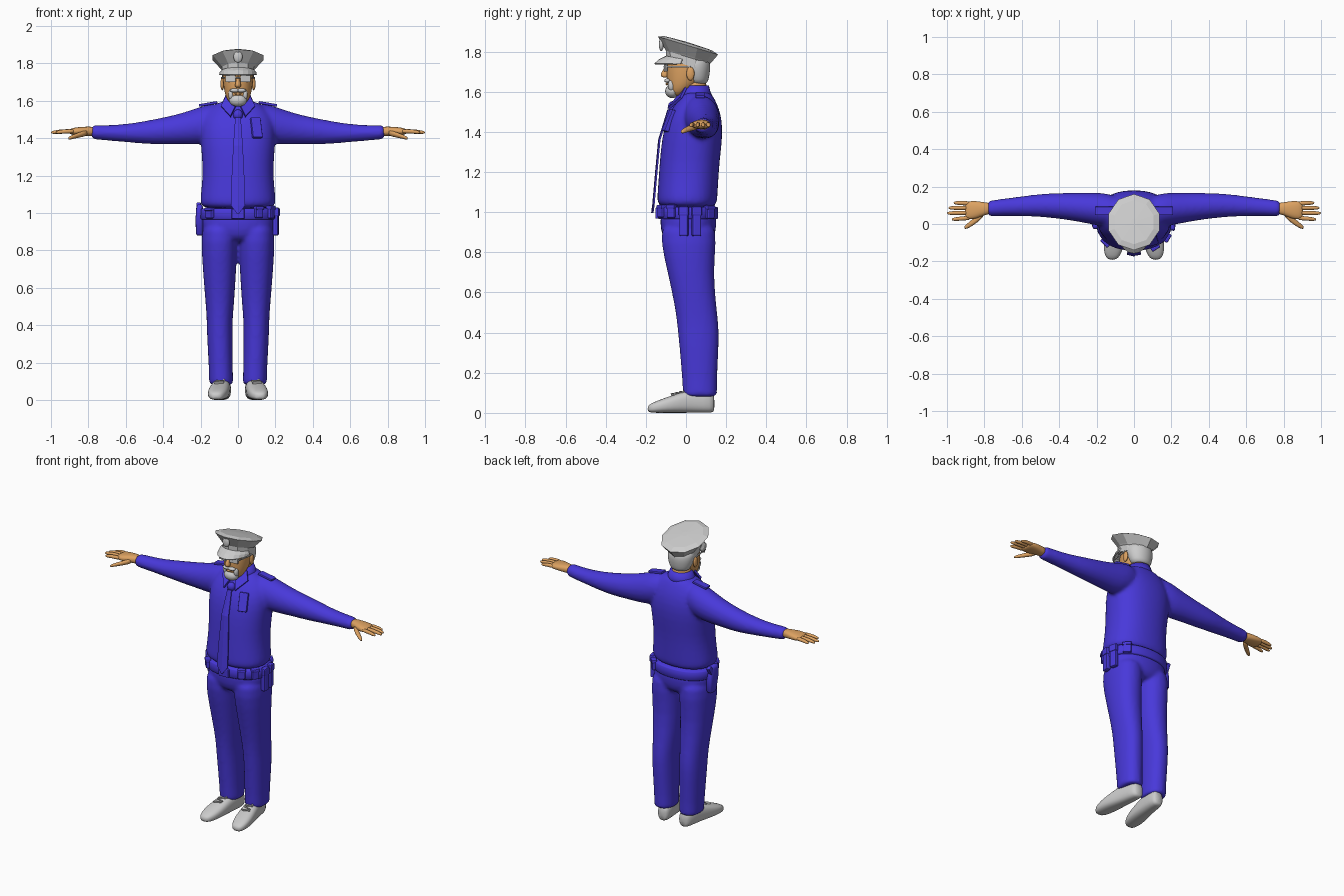
import bpy, bmesh
from math import sin, cos, pi, radians
from mathutils import Matrix, Euler


def material(name, rgb):
    m = bpy.data.materials.new(name)
    m.diffuse_color = (*rgb, 1)
    return m


BLUE = material("blue_cloth", (0.065, 0.04, 0.7))
SKIN = material("skin", (0.72, 0.36, 0.12))


def loft(bm, axis, rings, s=1, n=24, p=2.0, phase=0.0):
    """Rings of (t, c1, c2, r1, r2) along an axis; s = -1 mirrors in x."""
    loops = []
    for t, c1, c2, r1, r2 in rings:
        loop = []
        for i in range(n):
            c, d = cos(2 * pi * i / n + phase), sin(2 * pi * i / n + phase)
            u = c1 + r1 * abs(c) ** (2 / p) * (1 if c > 0 else -1)
            v = c2 + r2 * abs(d) ** (2 / p) * (1 if d > 0 else -1)
            co = {"Z": (u, v, t), "X": (t, u, v), "Y": (u, t, v)}[axis]
            loop.append(bm.verts.new((co[0] * s, co[1], co[2])))
        loops.append(loop)
    for a, b in zip(loops, loops[1:]):
        for i in range(n):
            bm.faces.new((a[i], a[(i + 1) % n], b[(i + 1) % n], b[i]))
    bm.faces.new(loops[0])
    bm.faces.new(loops[-1])


def finish(name, bm, mat=None, sub=0, voxel=0, smooth=True, thick=0, bevel=0):
    bmesh.ops.recalc_face_normals(bm, faces=bm.faces)
    me = bpy.data.meshes.new(name)
    bm.to_mesh(me)
    bm.free()
    ob = bpy.data.objects.new(name, me)
    bpy.context.collection.objects.link(ob)
    if mat:
        me.materials.append(mat)
    for f in me.polygons:
        f.use_smooth = smooth
    if thick:
        m = ob.modifiers.new("thickness", "SOLIDIFY")
        m.thickness, m.offset = thick, 0
    if bevel:
        m = ob.modifiers.new("bevel", "BEVEL")
        m.width, m.segments = bevel, 2
    if sub:
        m = ob.modifiers.new("subdivision", "SUBSURF")
        m.levels = m.render_levels = sub
    if voxel:
        m = ob.modifiers.new("blend", "REMESH")
        m.mode, m.voxel_size, m.use_smooth_shade = "VOXEL", voxel, True
        m = ob.modifiers.new("soften", "SMOOTH")
        m.factor, m.iterations = 0.5, 5
    return ob


def box(name, loc, size, rot=(0, 0, 0), mat=None, bevel=0.006):
    bm = bmesh.new()
    bmesh.ops.create_cube(bm, size=1)
    for v in bm.verts:
        v.co = [a * b for a, b in zip(v.co, size)]
    bm.transform(Matrix.Translation(loc) @ Euler(rot).to_matrix().to_4x4())
    return finish(name, bm, mat, smooth=False, bevel=bevel)


def ball(name, loc, radii, mat=None):
    bm = bmesh.new()
    bmesh.ops.create_uvsphere(bm, u_segments=20, v_segments=12, radius=1)
    for v in bm.verts:
        v.co = [c + a * r for a, r, c in zip(v.co, radii, loc)]
    return finish(name, bm, mat)


def panel(name, rows, mat, thick, s=1):
    """Thin sheet from rows of points with equal counts."""
    bm = bmesh.new()
    vs = [[bm.verts.new((x * s, y, z)) for x, y, z in r] for r in rows]
    for a, b in zip(vs, vs[1:]):
        for i in range(len(a) - 1):
            bm.faces.new((a[i], a[i + 1], b[i + 1], b[i]))
    return finish(name, bm, mat, smooth=False, thick=thick)


SIDES = ((1, "left"), (-1, "right"))

# Shirt: torso and both sleeves blended together
bm = bmesh.new()
loft(bm, "Z", [(1.02, 0, .01, .18, .13), (1.045, 0, .005, .203, .15), (1.08, 0, .007, .203, .151),
               (1.16, 0, .012, .193, .15), (1.25, 0, .018, .19, .15), (1.36, 0, .03, .2, .152),
               (1.45, 0, .04, .205, .142), (1.52, 0, .048, .185, .117), (1.57, 0, .055, .14, .085),
               (1.605, 0, .055, .085, .065)], p=2.3)
for s, _ in SIDES:
    loft(bm, "X", [(.04, .06, 1.5, .07, .085), (.14, .075, 1.485, .09, .1), (.2, .08, 1.467, .088, .103),
                   (.3, .09, 1.45, .077, .083), (.4, .097, 1.438, .069, .073), (.5, .1, 1.43, .062, .061),
                   (.6, .095, 1.427, .053, .048), (.7, .09, 1.428, .046, .041), (.77, .083, 1.432, .043, .039),
                   (.785, .083, 1.432, .04, .035)], s)
finish("shirt", bm, BLUE, sub=1, voxel=.011)

# Trousers: hips and both legs blended together
bm = bmesh.new()
loft(bm, "Z", [(.84, 0, .012, .1, .09), (.875, 0, .012, .185, .135), (.95, 0, .012, .197, .142),
               (1.03, 0, .01, .19, .14)], p=2.2)
for s, _ in SIDES:
    loft(bm, "Z", [(.08, .09, .07, .06, .08), (.09, .09, .07, .066, .087), (.14, .091, .068, .063, .085),
                   (.35, .098, .065, .069, .1), (.43, .098, .06, .069, .104), (.52, .097, .05, .077, .103),
                   (.7, .099, .022, .09, .114), (.85, .1, .012, .098, .14), (.97, .095, .012, .095, .135)], s, p=2.2)
finish("trousers", bm, BLUE, sub=1, voxel=.011)

# Collar with two front points, tie
bm = bmesh.new()
loft(bm, "Z", [(1.57, 0, .05, .1, .085), (1.6, 0, .048, .08, .074), (1.63, 0, .052, .067, .062)])
finish("collar", bm, BLUE)
for s, side in SIDES:
    panel(side + "_collar_point", [[(.004, -.03, 1.59), (.065, .0, 1.62)],
                                   [(.04, -.088, 1.515), (.09, -.025, 1.57)]], BLUE, .012, s)
ball("tie_knot", (0, -.068, 1.525), (.026, .022, .028), BLUE)
tie = [(1.51, -.085, .014), (1.36, -.131, .025), (1.2, -.146, .033), (1.04, -.16, .038), (.995, -.166, .004)]
panel("tie", [[(-w, y, z), (0, y - .004, z), (w, y, z)] for z, y, w in tie], BLUE, .008)

# Chest pocket and shoulder straps
box("chest_pocket", (.098, -.084, 1.455), (.055, .025, .115), (-.38, 0, .3), BLUE)
for s, side in SIDES:
    box(side + "_shoulder_strap", (s * .16, .07, 1.583), (.1, .045, .014), (0, s * .17, 0), BLUE, .004)

# Belt, buckle, pouches and holster
bm = bmesh.new()
loft(bm, "Z", [(.965, 0, .01, .198, .146), (.97, 0, .01, .203, .15), (1.02, 0, .01, .203, .15),
               (1.025, 0, .01, .198, .146)], n=40, p=2.2)
finish("belt", bm, BLUE)
box("belt_buckle", (0, -.143, .995), (.07, .02, .055), mat=BLUE)
gear = [("front_pouch", -1.0, .045, .065, 1.005), ("side_pouch", -.55, .045, .07, 1.005),
        ("front_magazine_pouch", -.13, .045, .15, .955), ("rear_magazine_pouch", .27, .045, .15, .955),
        ("rear_pouch", .75, .05, .07, 1.0), ("belt_case", pi + .75, .05, .06, 1.0)]
for name, a, w, h, z in gear:
    r = cos(a), sin(a)
    box(name, (.204 * r[0], .01 + .155 * r[1], z), (.03, w, h), (0, 0, a), BLUE, .008)
    box(name + "_flap", (.206 * r[0], .01 + .157 * r[1], z + h * .33), (.034, w + .005, h * .3), (0, 0, a), BLUE, .006)
bm = bmesh.new()
loft(bm, "Z", [(.88, -.205, .03, .015, .025), (.89, -.205, .03, .02, .032), (.97, -.205, .02, .022, .042),
               (1.03, -.205, .012, .018, .04), (1.045, -.205, .01, .012, .03)], p=3.5)
finish("holster", bm, BLUE)
box("holster_grip", (-.21, .05, 1.025), (.025, .03, .06), (-.5, 0, 0), BLUE)

for s, side in SIDES:
    # Hand: palm, four fingers and thumb
    bm = bmesh.new()
    loft(bm, "X", [(.76, .083, 1.435, .03, .027), (.8, .082, 1.437, .034, .025), (.84, .076, 1.437, .048, .024),
                   (.88, .073, 1.436, .05, .02), (.905, .073, 1.435, .045, .013)], s, 16, 2.4)
    for y0, y1, tip in ((.033, .025, .975), (.06, .058, 1.0), (.086, .086, .992), (.11, .113, .965)):
        mid = (.88 + tip) / 2
        loft(bm, "X", [(.87, y0, 1.437, .013, .013), (mid, (y0 + y1) / 2, 1.437, .012, .012),
                       (tip - .012, y1, 1.431, .01, .01), (tip, y1, 1.43, .005, .005)], s, 10)
    loft(bm, "X", [(.8, .06, 1.43, .02, .018), (.84, .025, 1.42, .02, .016), (.88, -.004, 1.408, .017, .012),
                   (.9, -.016, 1.401, .012, .01), (.908, -.02, 1.398, .005, .005)], s, 10)
    finish(side + "_hand", bm, SKIN, sub=1)

    # Shoe with laces
    bm = bmesh.new()
    loft(bm, "Y", [(.143, .075, .045, .025, .04), (.125, .077, .052, .042, .052), (.05, .085, .058, .047, .058),
                   (0, .092, .056, .051, .056), (-.06, .101, .045, .056, .045), (-.12, .109, .035, .055, .035),
                   (-.17, .115, .025, .042, .025), (-.192, .117, .02, .02, .014)], s, 20, 2.6)
    finish(side + "_shoe", bm, sub=1)
    for i in range(4):
        y = -.005 - .02 * i
        box(side + "_lace", (s * (.093 - .14 * y), y, .108 + .2 * y - .0011 * i), (.05, .007, .012),
            (.3, 0, (.3 if i % 2 else -.3)), bevel=.002)

# Head, neck, nose and ears
bm = bmesh.new()
loft(bm, "Z", [(1.575, 0, -.045, .03, .028), (1.6, 0, -.033, .056, .053), (1.64, 0, -.013, .072, .081),
               (1.69, 0, .003, .08, .1), (1.75, 0, .01, .084, .104), (1.8, 0, .01, .07, .085)])
loft(bm, "Z", [(1.52, 0, .055, .065, .06), (1.6, 0, .048, .058, .058), (1.68, 0, .03, .06, .07)])
finish("head", bm, SKIN, sub=1)
bm = bmesh.new()
loft(bm, "Z", [(1.735, 0, -.088, .01, .012), (1.7, 0, -.103, .012, .018), (1.682, 0, -.108, .018, .022),
               (1.67, 0, -.104, .015, .015)], n=12)
finish("nose", bm, SKIN, sub=1)
for s, side in SIDES:
    ball(side + "_ear", (s * .084, .022, 1.69), (.01, .02, .034), SKIN)

# Hair, moustache and beard
bm = bmesh.new()
loft(bm, "Z", [(1.635, 0, .062, .055, .042), (1.66, 0, .058, .07, .055), (1.7, 0, .052, .083, .068),
               (1.73, 0, .045, .087, .077), (1.78, 0, .035, .084, .08)])
finish("hair", bm, sub=1)
ball("goatee", (0, -.068, 1.602), (.048, .036, .034))
for s, side in SIDES:
    ball(side + "_moustache", (s * .018, -.092, 1.655), (.026, .016, .011))
    ball(side + "_whiskers", (s * .038, -.072, 1.632), (.014, .018, .028))
ball("lower_lip", (0, -.094, 1.638), (.018, .008, .006), SKIN)

# Glasses
for s, side in SIDES:
    box(side + "_lens", (s * .04, -.1, 1.718), (.056, .01, .036), (0, 0, s * .2), bevel=.004)
    box(side + "_temple_arm", (s * .08, -.038, 1.724), (.006, .12, .008), (0, 0, -s * .14), bevel=.001)
box("glasses_bridge", (0, -.108, 1.724), (.03, .008, .008), bevel=.001)

# Faceted peaked cap, sheared so that the front stands higher
bm = bmesh.new()
loft(bm, "Z", [(1.73, 0, .01, .09, .108), (1.772, 0, .01, .09, .11), (1.78, 0, .01, .096, .116),
               (1.83, 0, .01, .142, .15), (1.842, 0, .01, .11, .118), (1.846, 0, .01, .02, .02)],
     n=10, phase=pi / 2)
for v in bm.verts:
    v.co.z -= .3 * (v.co.y - .01)
finish("cap", bm, smooth=False)

# Cap visor, badge and strap
angles = [radians(190 + 16 * i) for i in range(11)]
panel("cap_visor", [[(rx * cos(a), ry * sin(a), z + dz * -sin(a)) for a in angles]
                    for rx, ry, z, dz in ((.088, .098, 1.757, .018), (.096, .13, 1.748, .012), (.098, .155, 1.738, 0))],
      None, .008)
ball("cap_badge", (0, -.123, 1.835), (.024, .012, .032))
